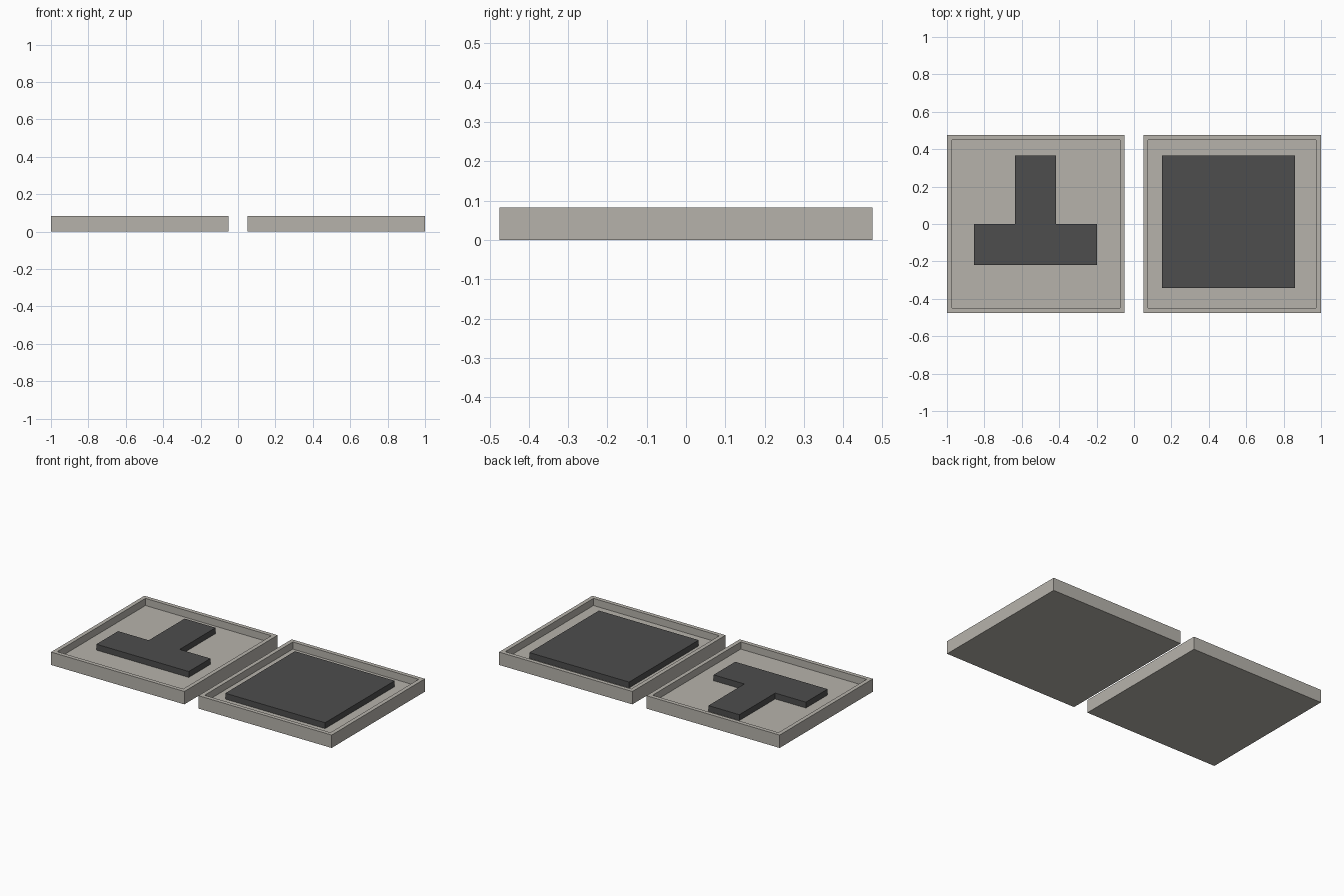
import bpy, bmesh

if "Cube" in bpy.data.objects:
    bpy.data.objects.remove(bpy.data.objects["Cube"])

HALF, HEIGHT, WALL, FLOOR = 0.475, 0.083, 0.037, 0.037
PIECE_TOP = 0.075


def material(name, color):
    m = bpy.data.materials.new(name)
    m.diffuse_color = color
    m.use_nodes = True
    m.node_tree.nodes["Principled BSDF"].inputs["Base Color"].default_value = m.diffuse_color
    return m


stone = material("warm_grey", (0.47, 0.45, 0.41, 1))
dark = material("dark_grey", (0.075, 0.075, 0.075, 1))


def finish(bm, name, mat):
    bmesh.ops.recalc_face_normals(bm, faces=bm.faces)
    mesh = bpy.data.meshes.new(name)
    bm.to_mesh(mesh)
    bm.free()
    mesh.materials.append(mat)
    obj = bpy.data.objects.new(name, mesh)
    bpy.context.collection.objects.link(obj)
    return obj


def prism(name, outline, z0, z1, mat):
    bm = bmesh.new()
    face = bm.faces.new([bm.verts.new((x, y, z0)) for x, y in outline])
    top = bmesh.ops.extrude_face_region(bm, geom=[face], use_keep_orig=True)["geom"]
    bmesh.ops.translate(bm, vec=(0, 0, z1 - z0),
                        verts=[g for g in top if isinstance(g, bmesh.types.BMVert)])
    return finish(bm, name, mat)


def tray(name, cx):
    # Box with an inset top face sunk to the floor level
    bm = bmesh.new()
    bmesh.ops.create_cube(bm, size=1)
    for v in bm.verts:
        v.co = (cx + v.co.x * 2 * HALF, v.co.y * 2 * HALF, (v.co.z + 0.5) * HEIGHT)
    bm.normal_update()
    top = max(bm.faces, key=lambda f: f.calc_center_median().z)
    bmesh.ops.inset_region(bm, faces=[top], thickness=WALL)
    inner = bmesh.ops.extrude_face_region(bm, geom=[top])["geom"]
    if top.is_valid:
        bmesh.ops.delete(bm, geom=[top], context='FACES_ONLY')
    bmesh.ops.translate(bm, vec=(0, 0, FLOOR - HEIGHT),
                        verts=[g for g in inner if isinstance(g, bmesh.types.BMVert)])
    return finish(bm, name, stone)


# Two open trays side by side
tray("left_tray", -0.525)
tray("right_tray", 0.525)

# T-shaped inlay in the left tray
prism("t_shaped_inlay",
      [(-0.855, -0.22), (-0.197, -0.22), (-0.197, 0), (-0.416, 0),
       (-0.416, 0.365), (-0.636, 0.365), (-0.636, 0), (-0.855, 0)],
      FLOOR, PIECE_TOP, dark)

# Square slab in the right tray
prism("square_slab",
      [(0.15, -0.343), (0.861, -0.343), (0.861, 0.365), (0.15, 0.365)],
      FLOOR, PIECE_TOP, dark)
